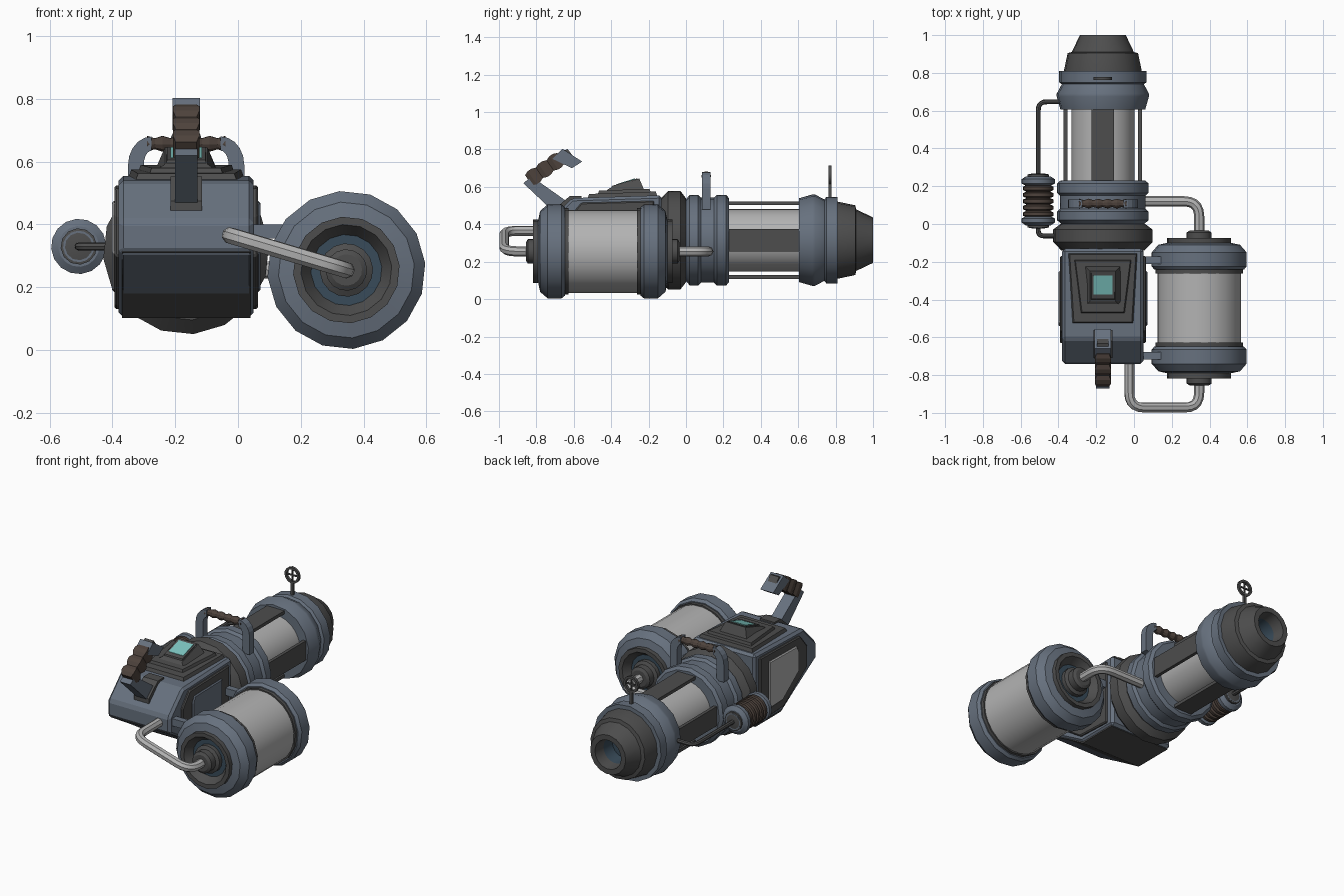
import bpy, bmesh, math
from mathutils import Vector

if "Cube" in bpy.data.objects:
    bpy.data.objects.remove(bpy.data.objects["Cube"])

def mat(name, c):
    m = bpy.data.materials.new(name)
    m.diffuse_color = (*c, 1)
    m.use_nodes = True
    m.node_tree.nodes["Principled BSDF"].inputs["Base Color"].default_value = m.diffuse_color
    return m

SLATE = mat("slate_metal", (.135, .165, .21))
DARK = mat("dark_metal", (.075, .075, .075))
LIGHT = mat("light_metal", (.45, .45, .45))
BROWN = mat("brown_rubber", (.075, .055, .045))
TEAL = mat("teal_screen", (.2, .55, .52))
BLUE = mat("bore_blue", (.04, .07, .10))
CX, CZ = -.165, .315          # barrel axis
TX, TY, TZ = .345, -.445, .255  # tank centre

def finish(name, bm, m, bevel=0):
    bmesh.ops.remove_doubles(bm, verts=bm.verts, dist=1e-5)
    bmesh.ops.recalc_face_normals(bm, faces=bm.faces)
    me = bpy.data.meshes.new(name)
    bm.to_mesh(me)
    bm.free()
    me.materials.append(m)
    o = bpy.data.objects.new(name, me)
    bpy.context.collection.objects.link(o)
    if bevel:
        b = o.modifiers.new("bevel", 'BEVEL')
        b.width, b.segments = bevel, 1
    return o

def smooth(o):
    bpy.ops.object.select_all(action='DESELECT')
    o.select_set(True)
    bpy.context.view_layer.objects.active = o
    bpy.ops.object.shade_smooth_by_angle(angle=math.radians(30))

def loft(name, rings, m, bevel=0, caps=True):
    bm = bmesh.new()
    vs = [[bm.verts.new(p) for p in r] for r in rings]
    n = len(rings[0])
    for a, b in zip(vs, vs[1:]):
        for i in range(n):
            bm.faces.new((a[i], a[(i+1) % n], b[(i+1) % n], b[i]))
    if caps:
        bm.faces.new(vs[0])
        bm.faces.new(vs[-1])
    return finish(name, bm, m, bevel)

def lathe(name, prof, m, loc=(CX, 0, CZ), segs=16, rot=(0, 0, 0), phase=5):
    """Turn an (r, y) profile around the local y axis."""
    angs = [math.radians(phase) + math.tau * i / segs for i in range(segs)]
    rings = [[(max(r, 1e-7) * math.cos(a), y, max(r, 1e-7) * math.sin(a)) for a in angs] for r, y in prof]
    o = loft(name, rings, m, caps=False)
    o.location, o.rotation_euler = loc, rot
    if segs > 4:
        smooth(o)
    return o

def prism_x(name, yz, x0, x1, m, bevel=0):
    return loft(name, [[(x, y, z) for y, z in yz] for x in (x0, x1)], m, bevel)

def box(name, lo, hi, m, bevel=0):
    yz = [(lo[1], lo[2]), (hi[1], lo[2]), (hi[1], hi[2]), (lo[1], hi[2])]
    return prism_x(name, yz, lo[0], hi[0], m, bevel)

def plate(name, y0, h0, y1, h1, zb, zt, inset, m):
    """Trapezoid plate on the body top; zb, zt give z at (front, back)."""
    def q(d, z):
        return [(CX-h0+d, y0+d, z[0]), (CX+h0-d, y0+d, z[0]), (CX+h1-d, y1-d, z[1]), (CX-h1+d, y1-d, z[1])]
    return loft(name, [q(0, zb), q(inset, zt)], m)

def pipe(name, pts, r, m, fil=.06):
    """Round tube along a path with filleted corners."""
    pts = [Vector(p) for p in pts]
    out = [pts[0]]
    for a, b, c in zip(pts, pts[1:], pts[2:]):
        p, q = b + (a-b).normalized() * fil, b + (c-b).normalized() * fil
        out += [p.lerp(b, t/5).lerp(b.lerp(q, t/5), t/5) for t in range(6)]
    out.append(pts[-1])
    cu = bpy.data.curves.new(name, 'CURVE')
    cu.dimensions, cu.bevel_depth, cu.bevel_resolution, cu.use_fill_caps = '3D', r, 2, True
    s = cu.splines.new('POLY')
    s.points.add(len(out) - 1)
    for sp, v in zip(s.points, out):
        sp.co = (*v, 1)
    tmp = bpy.data.objects.new(name, cu)
    bpy.context.collection.objects.link(tmp)
    bm = bmesh.new()
    dg = bpy.context.evaluated_depsgraph_get()
    bm.from_mesh(tmp.evaluated_get(dg).to_mesh())
    bpy.data.objects.remove(tmp)
    o = finish(name, bm, m)
    smooth(o)
    return o

# Barrel: muzzle, collars, core and ring
lathe("muzzle", [(0, .80), (.207, .80), (.207, .81), (.187, .905), (.165, .91), (.122, 1), (.09, 1), (.08, .93)], DARK)
lathe("muzzle_bore", [(.08, .93), (.075, .85), (0, .85)], BLUE)
lathe("front_collar", [(0, .605), (.225, .605), (.245, .675), (.245, .69), (.218, .74), (.232, .75), (.232, .81), (0, .81)], SLATE)
lathe("barrel_core", [(.167, .2), (.167, .63)], LIGHT, segs=24)
lathe("rear_collar", [(0, .23), (.225, .23), (.243, .215), (.243, .165), (.228, .15), (.228, .08), (.243, .065),
                      (.243, .02), (.22, 0), (0, 0)], SLATE)
lathe("neck_ring", [(0, 0), (.225, 0), (.265, -.03), (.265, -.095), (.22, -.14), (0, -.14)], DARK)
for i in range(4):
    o = box("barrel_rail", (-.06, .2, .187), (.06, .63, .207), DARK)
    o.location = (CX, 0, CZ)
    o.rotation_euler[1] = i * math.pi / 2

# Front sight: post, ring and cross
SZ = .665
lathe("sight_ring", [(.05, -.008), (.05, .008), (.036, .008), (.036, -.008), (.05, -.008)], DARK, (CX, .77, SZ))
box("sight_post", (CX-.008, .762, .52), (CX+.008, .778, SZ-.04), DARK)
box("sight_cross_vertical", (CX-.004, .766, SZ-.04), (CX+.004, .774, SZ+.04), DARK)
box("sight_cross_level", (CX-.04, .766, SZ-.004), (CX+.04, .774, SZ+.004), DARK)

# Carry handle: two arched legs and a wavy grip
for s in (-1, 1):
    arc = [math.radians(a) for a in range(0, 91, 18)]
    out = [(.185, .48)] + [(.11+.075*math.cos(a), .59+.09*math.sin(a)) for a in arc]
    inn = [(.11+.025*math.cos(a), .59+.045*math.sin(a)) for a in reversed(arc)] + [(.135, .48)]
    loft("carry_handle_leg", [[(CX+s*x, y, z) for x, z in out+inn] for y in (.085, .13)], SLATE)
wave = [(0, -.125)] + [((.026, .018)[i % 2], -.125+.25*i/10) for i in range(11)] + [(0, .125)]
lathe("carry_handle_grip", wave, BROWN, (CX, .108, .657), 10, (0, 0, math.pi/2))

# Body
hull = [(-.13, .105), (-.13, .555), (-.61, .54), (-.74, .41), (-.74, .31), (-.40, .105)]
prism_x("body", hull, CX-.215, CX+.215, SLATE, .015)
prism_x("body_lower_cover", [(-.735, .312), (-.40, .102), (-.15, .102), (-.15, .15), (-.4, .15), (-.72, .33)], CX-.205, CX+.205, DARK)
frame = [(-.17, .13), (-.17, .525), (-.56, .515), (-.63, .43), (-.63, .30), (-.40, .14)]
side = [(-.25, .185), (-.25, .475), (-.52, .47), (-.54, .43), (-.54, .31), (-.38, .19)]
for s, m in ((-1, LIGHT), (1, SLATE)):
    prism_x("side_frame", frame, CX+s*.2, CX+s*.228, DARK, .006)
    prism_x("side_panel", side, CX+s*.22, CX+s*.236, m, .006)

# Top plates and screen
plate("top_plate", -.53, .165, -.15, .187, (.53, .54), (.562, .575), .012, DARK)
plate("top_plate_raised", -.475, .12, -.185, .155, (.55, .56), (.58, .59), .01, DARK)
plate("screen_housing", -.44, .098, -.22, .098, (.57, .575), (.592, .645), .03, DARK)
plate("screen_frame", -.40, .065, -.255, .065, (.59, .62), (.605, .646), .004, DARK)
plate("screen", -.375, .053, -.27, .053, (.60, .63), (.614, .646), .003, TEAL)

# Rear grip: base, slanted stem, ribbed grip and end cap
prism_x("grip_base", [(-.56, .53), (-.56, .552), (-.62, .552), (-.71, .475), (-.71, .445), (-.66, .43)], CX-.05, CX+.05, DARK)
prism_x("grip_stem", [(-.87, .62), (-.825, .655), (-.62, .51), (-.70, .46)], CX-.036, CX+.036, SLATE)
ribs = [(0, -.105)] + [((.047, .06, .06)[i % 3], -.105+.21*i/9) for i in range(10)] + [(0, .105)]
lathe("rear_grip", ribs, BROWN, (CX, -.755, .695), 4, (math.radians(34.5), 0, 0), 45)
cap = [(-.715, .75), (-.66, .803), (-.555, .735), (-.61, .70)]
prism_x("grip_cap", cap, CX-.044, CX+.044, SLATE)
loft("grip_cap_inset", [[(CX+x, -.648+d+t*.75, .762+.015+d*.3-t) for x, t in
     ((-.03, -.016), (.03, -.016), (.03, .022), (-.03, .022))] for d in (0, .028)], DARK)

# Side tank with mirrored ends
lathe("tank_shell", [(.222, TY-.2), (.222, TY+.2)], LIGHT, (TX, 0, TZ), 24)
for s in (-1, 1):
    def end(name, prof, m):
        lathe(name, [(r, TY+s*d) for r, d in prof], m, (TX, 0, TZ))
    end("tank_band", [(.222, .183), (.232, .183), (.232, .21), (.222, .21)], DARK)
    end("tank_cap", [(.22, .203), (.238, .203), (.252, .22), (.252, .295), (.217, .335), (.17, .345)], SLATE)
    end("tank_rim", [(.17, .335), (.17, .372), (.145, .372), (.11, .32)], DARK)
    end("tank_recess", [(.115, .325), (0, .325)], BLUE)
    end("tank_hub", [(.085, .32), (.085, .35), (.066, .36), (.066, .40), (.05, .41), (0, .41)], DARK)
    yb = TY + s*.252
    box("tank_bracket", (.03, yb-.02, .355), (.16, yb+.02, .40), SLATE)

# Tank hoses
pipe("rear_hose", [(TX, -.83, TZ), (TX, -.972, TZ), (-.025, -.972, .365), (-.025, -.70, .365)], .027, LIGHT, .08)
pipe("front_hose", [(TX, -.06, TZ), (TX, .12, TZ), (.02, .12, TZ)], .027, LIGHT, .08)

# Small coil canister on the left
KX, KZ, KY = -.507, .33, .122
coil = []
for i in range(5):
    y = KY - .085 + i*.034
    coil += [(.066, y), (.082, y+.007), (.082, y+.024), (.066, y+.031)]
lathe("coil", coil, BROWN, (KX, 0, KZ), 14)
for s in (-1, 1):
    lathe("canister_cap", [(r, KY+s*d) for r, d in
          ((0, .083), (.07, .083), (.088, .092), (.088, .115), (.065, .13), (.05, .13), (.05, .143), (0, .143))], SLATE, (KX, 0, KZ))
    lathe("canister_end", [(r, KY+s*d) for r, d in ((.058, .128), (.058, .14), (.03, .146), (0, .146))], DARK, (KX, 0, KZ), 12)
pipe("canister_front_pipe", [(KX, .25, KZ), (KX, .647, KZ), (-.36, .647, KZ)], .013, DARK, .045)
pipe("canister_rear_pipe", [(KX, 0, KZ), (KX, -.063, KZ), (-.40, -.063, KZ)], .013, DARK, .03)
